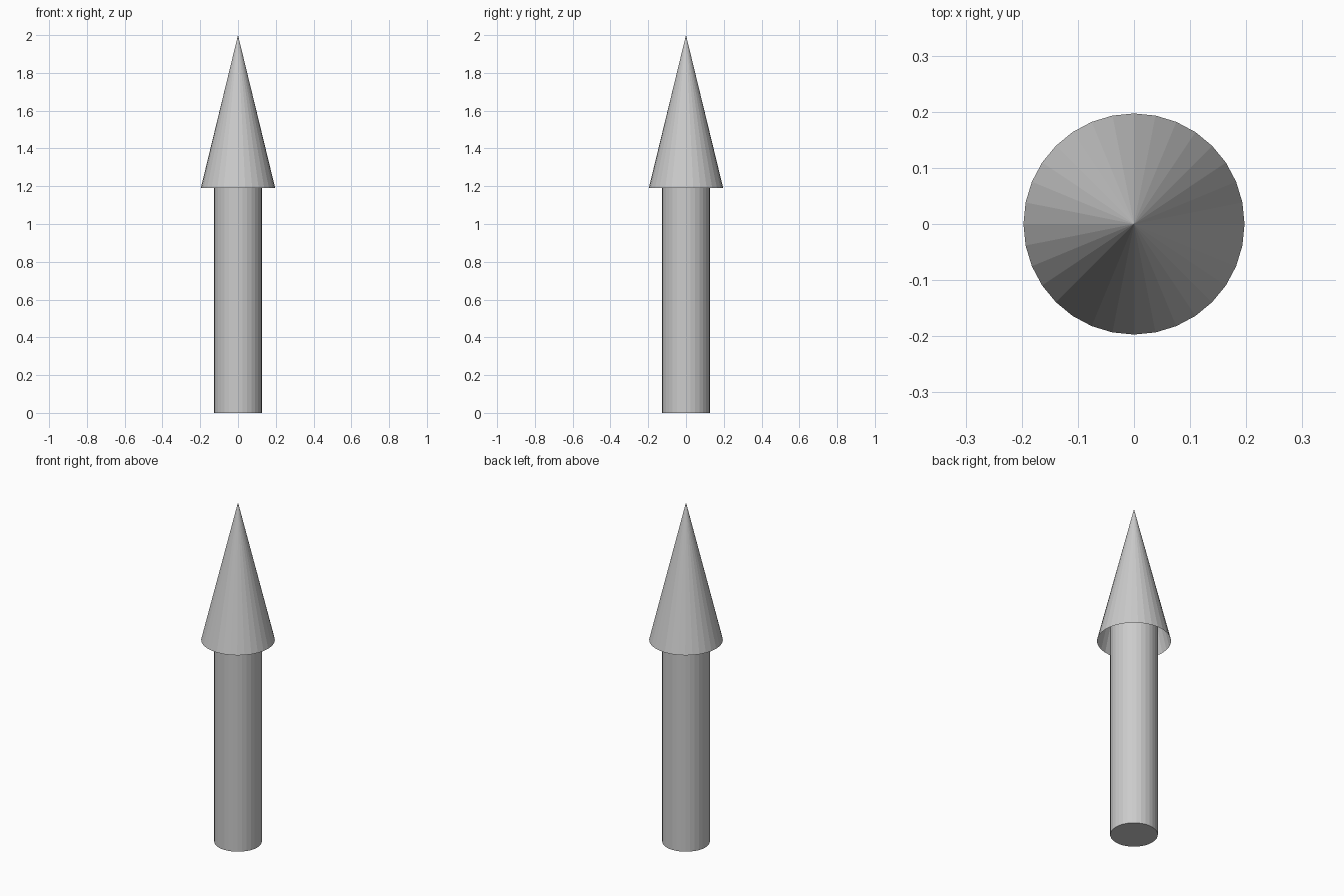
import bpy

if "Cube" in bpy.data.objects:
    bpy.data.objects.remove(bpy.data.objects["Cube"])

SIDES = 32


def cone(name, r_bottom, r_top, z0, z1, cap):
    bpy.ops.mesh.primitive_cone_add(
        vertices=SIDES, radius1=r_bottom, radius2=r_top, depth=z1 - z0,
        end_fill_type=cap, location=(0, 0, (z0 + z1) / 2))
    obj = bpy.context.object
    obj.name = name
    return obj


# Shaft, running up a little way inside the hollow head
cone("shaft", 0.127, 0.127, 0.0, 1.3, 'NGON')

# Pointed head, open underneath
cone("arrow_head", 0.197, 0.0, 1.19, 2.0, 'NOTHING')
